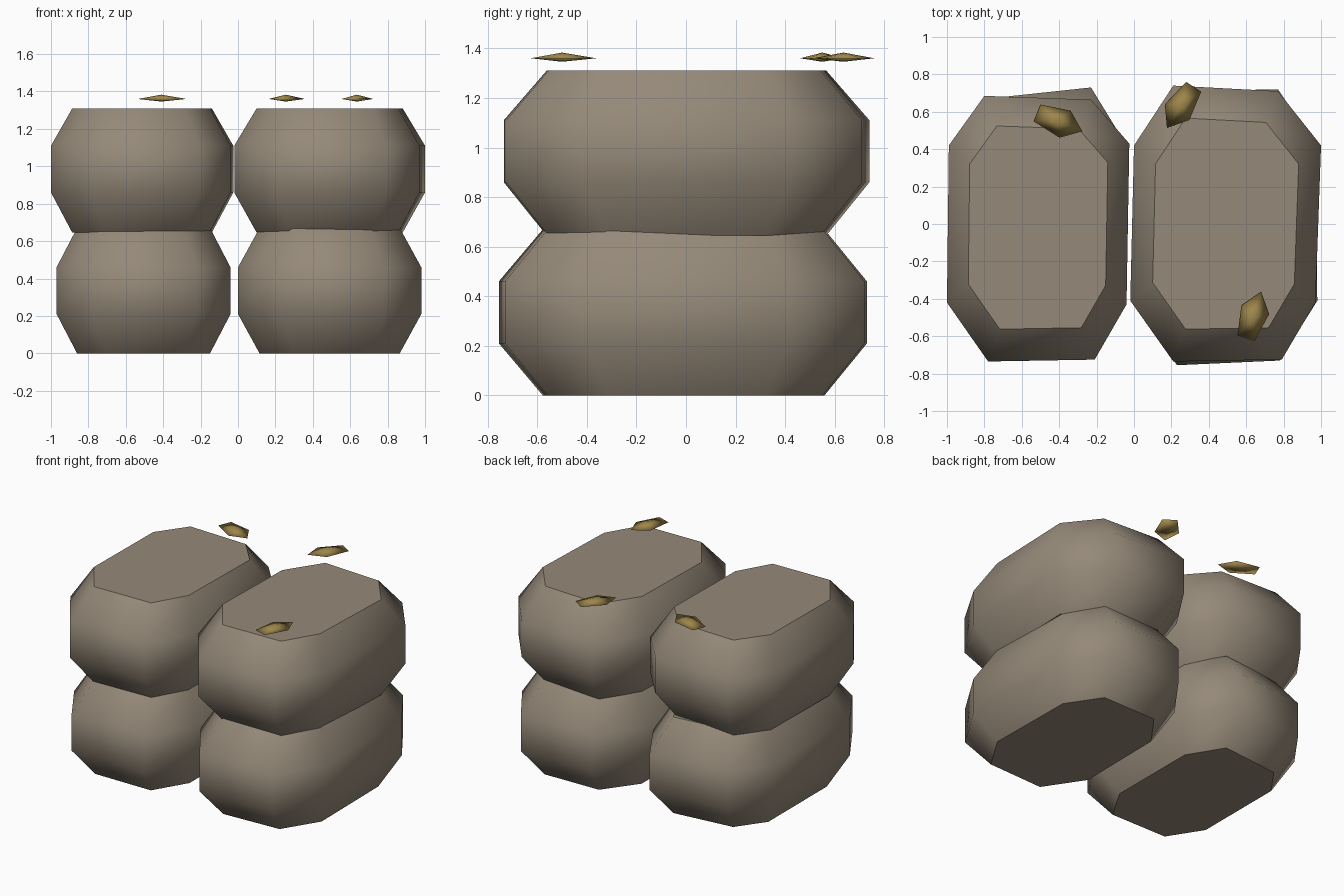
import bpy
import bmesh
import math
from mathutils import Vector

cube = bpy.data.objects.get("Cube")
if cube:
    bpy.data.objects.remove(cube, do_unlink=True)


def make_material(name, colour):
    material = bpy.data.materials.new(name)
    material.use_nodes = True
    material.diffuse_color = colour
    material.node_tree.nodes["Principled BSDF"].inputs["Base Color"].default_value = colour
    return material


def finish(bm, name, material):
    bmesh.ops.recalc_face_normals(bm, faces=bm.faces[:])
    mesh = bpy.data.meshes.new(name)
    bm.to_mesh(mesh)
    bm.free()
    mesh.materials.append(material)
    obj = bpy.data.objects.new(name, mesh)
    bpy.context.collection.objects.link(obj)
    return obj


def make_sack(name, outline, centre_x, heights, material):
    """Loft an eight-sided outline, pinched at its flat top and bottom."""
    bm = bmesh.new()
    centre = Vector((centre_x, 0))
    rings = []
    for z, scale in zip(heights, (PINCH, 1, 1, PINCH)):
        points = [centre + (Vector(p) - centre) * scale for p in outline]
        rings.append([bm.verts.new((p.x, p.y, z)) for p in points])
    count = len(outline)
    for lower, upper in zip(rings, rings[1:]):
        for i in range(count):
            j = (i + 1) % count
            side = bm.faces.new((lower[i], lower[j], upper[j], upper[i]))
            side.smooth = True
    # Flat caps keep a crisp rim against the smooth sides
    bm.faces.new(rings[0])
    bm.faces.new(rings[-1])
    return finish(bm, name, material)


def make_grain(name, location, angle, material):
    """Flat five-sided kernel with a shallow point above and below."""
    bm = bmesh.new()
    top = bm.verts.new((0, 0, 0.023))
    bottom = bm.verts.new((0, 0, -0.014))
    rim = []
    for i in range(5):
        turn = math.tau * i / 5
        rim.append(bm.verts.new((0.145 * math.cos(turn), 0.082 * math.sin(turn), 0)))
    for i, vert in enumerate(rim):
        following = rim[(i + 1) % len(rim)]
        for tip in (top, bottom):
            bm.faces.new((vert, following, tip)).smooth = True
    obj = finish(bm, name, material)
    obj.location = location
    obj.rotation_euler.z = math.radians(angle)
    return obj


PINCH = 0.765
burlap = make_material("burlap", (0.30, 0.25, 0.19, 1))
golden = make_material("golden grain", (0.34, 0.24, 0.07, 1))

# Stacked sacks: two on the floor, two resting on them
LOWER = (0, 0.21, 0.46, 0.67)
UPPER = (0.645, 0.86, 1.11, 1.31)

make_sack("lower_right_sack", [
    (-0.97, -0.42), (-0.78, -0.72), (-0.22, -0.72), (-0.04, -0.42),
    (-0.04, 0.42), (-0.23, 0.73), (-0.79, 0.67), (-0.97, 0.42)],
    -0.505, LOWER, burlap)
make_sack("lower_left_sack", [
    (0, -0.41), (0.23, -0.755), (0.78, -0.73), (0.98, -0.41),
    (0.97, 0.42), (0.77, 0.72), (0.23, 0.71), (0.01, 0.41)],
    0.49, LOWER, burlap)
make_sack("upper_right_sack", [
    (-1, -0.42), (-0.78, -0.735), (-0.21, -0.725), (-0.04, -0.43),
    (-0.025, 0.43), (-0.23, 0.665), (-0.8, 0.685), (-0.99, 0.42)],
    -0.515, UPPER, burlap)
make_sack("upper_left_sack", [
    (-0.02, -0.41), (0.21, -0.735), (0.79, -0.725), (0.97, -0.42),
    (1, 0.42), (0.77, 0.71), (0.21, 0.74), (0, 0.42)],
    0.49, UPPER, burlap)

# Loose kernels above the sacks
make_grain("right_grain", (-0.41, 0.55, 1.36), -22, golden)
make_grain("back_left_grain", (0.255, 0.635, 1.36), 237, golden)
make_grain("front_left_grain", (0.635, -0.5, 1.36), 72, golden)
